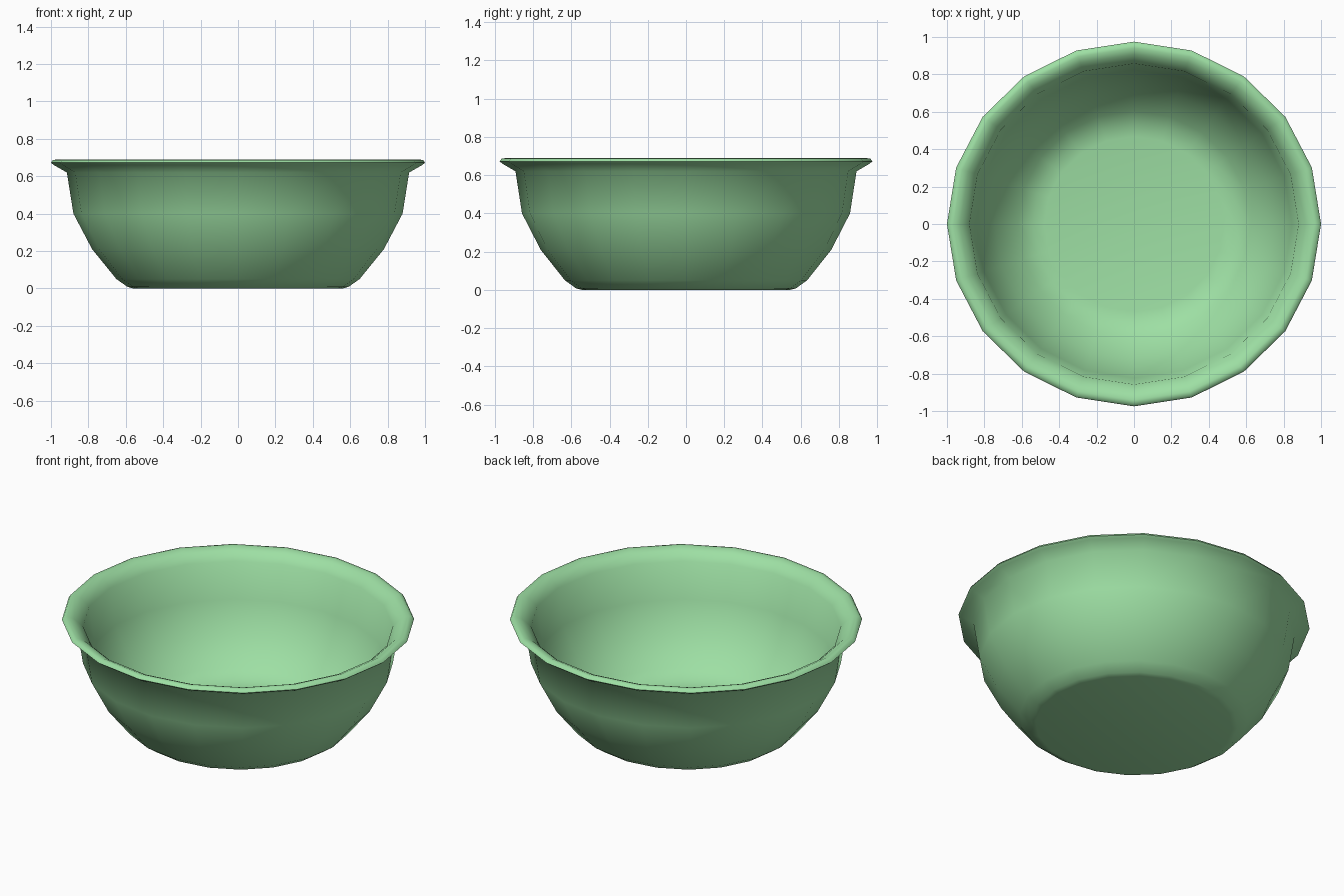
import bpy
import bmesh
import math

cube = bpy.data.objects.get("Cube")
if cube:
    bpy.data.objects.remove(cube, do_unlink=True)

SIDES = 20
DEPTH = 0.975  # the bowl is slightly narrower front to back

# Glazed green material
green = bpy.data.materials.new("soft green")
green.use_nodes = True
colour = (0.34, 0.74, 0.37, 1)
green.diffuse_color = colour
green.node_tree.nodes["Principled BSDF"].inputs["Base Color"].default_value = colour

# Cross-section as radius and height: base, outer wall, flared lip, inner wall, floor
outer = [(0.56, 0), (0.59, 0.008), (0.65, 0.05), (0.78, 0.21), (0.88, 0.40), (0.915, 0.62)]
lip = [(0.985, 0.66), (1.0, 0.672), (0.99, 0.686), (0.965, 0.69), (0.93, 0.675)]
inner = [(0.88, 0.63), (0.845, 0.41), (0.745, 0.23), (0.62, 0.085), (0.54, 0.045), (0.48, 0.035)]


def ring(bm, radius, z):
    angles = [math.tau * i / SIDES for i in range(SIDES)]
    return [bm.verts.new((radius * math.cos(a), DEPTH * radius * math.sin(a), z)) for a in angles]


# Bowl body, lofted ring by ring and closed by a flat base and floor
bm = bmesh.new()
rings = [ring(bm, r, z) for r, z in outer + lip + inner]
for low, high in zip(rings, rings[1:]):
    for i in range(SIDES):
        j = (i + 1) % SIDES
        bm.faces.new((low[i], low[j], high[j], high[i]))
bm.faces.new(rings[0][::-1])
bm.faces.new(rings[-1])
bmesh.ops.recalc_face_normals(bm, faces=bm.faces)

mesh = bpy.data.meshes.new("bowl")
bm.to_mesh(mesh)
bm.free()
mesh.materials.append(green)
bowl = bpy.data.objects.new("bowl", mesh)
bpy.context.collection.objects.link(bowl)

# Smooth shading all round
bpy.ops.object.select_all(action="DESELECT")
bowl.select_set(True)
bpy.context.view_layer.objects.active = bowl
bpy.ops.object.shade_smooth_by_angle(angle=math.radians(70))
